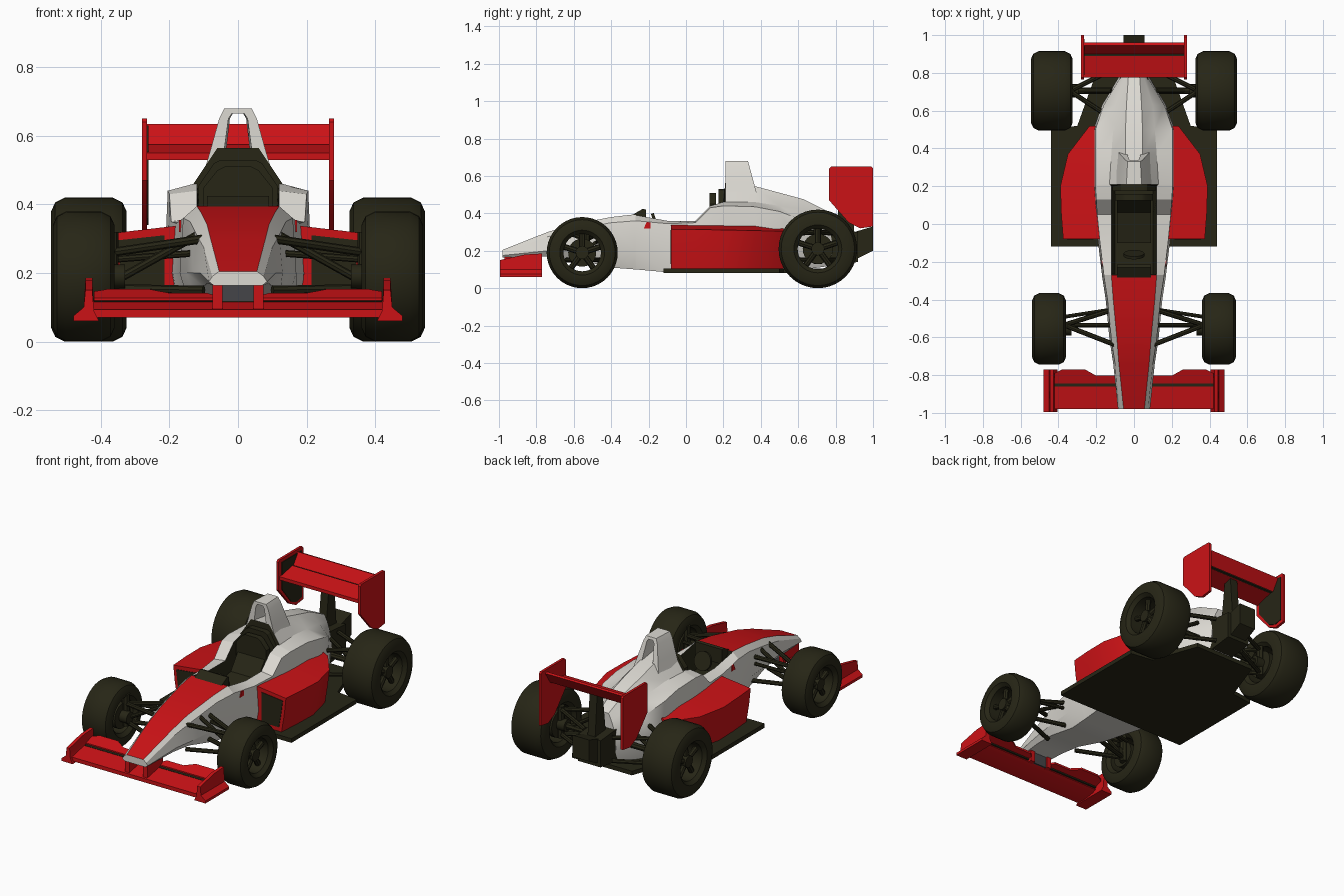
import bpy, bmesh, math
from mathutils import Vector

cube = bpy.data.objects.get("Cube")
if cube:
    bpy.data.objects.remove(cube, do_unlink=True)


def material(name, colour):
    mat = bpy.data.materials.new(name)
    mat.use_nodes = True
    mat.diffuse_color = (*colour, 1)
    shader = next(n for n in mat.node_tree.nodes if n.type == "BSDF_PRINCIPLED")
    shader.inputs["Base Color"].default_value = (*colour, 1)
    shader.inputs["Roughness"].default_value = 0.6
    return mat


PALETTE = [material("white_paint", (0.72, 0.70, 0.65)),
           material("red_paint", (0.6, 0.006, 0.008)),
           material("dark_rubber", (0.02, 0.019, 0.008)),
           material("grey_metal", (0.06, 0.06, 0.065))]
WHITE, RED, DARK, GREY = range(4)
parts = []


def finish(name, bm, mirror=False):
    """Turn a bmesh into an object, optionally mirrored across the centre line."""
    bmesh.ops.recalc_face_normals(bm, faces=bm.faces)
    mesh = bpy.data.meshes.new(name)
    bm.to_mesh(mesh)
    bm.free()
    obj = bpy.data.objects.new(name, mesh)
    for mat in PALETTE:
        mesh.materials.append(mat)
    bpy.context.collection.objects.link(obj)
    if mirror:
        mod = obj.modifiers.new("Mirror", "MIRROR")
        mod.use_mirror_merge = False
    parts.append(obj)
    return obj


def loft(name, rings, colour, wrap=False, mirror=False):
    """Skin closed rings; colour is an index or a rule (ring, edge) -> index."""
    bm = bmesh.new()
    rows = [[bm.verts.new(p) for p in ring] for ring in rings]
    pick = colour if callable(colour) else (lambda i, j: colour)
    count = len(rows[0])
    for i in range(len(rows) if wrap else len(rows) - 1):
        a, b = rows[i], rows[(i + 1) % len(rows)]
        for j in range(count):
            k = (j + 1) % count
            bm.faces.new((a[j], a[k], b[k], b[j])).material_index = pick(i, j)
    if not wrap:
        for i, row in ((-1, rows[0]), (len(rows), rows[-1])):
            bm.faces.new(row).material_index = pick(i, -1)
    return finish(name, bm, mirror)


def prism(name, points, push, colour, mirror=False):
    push = Vector(push)
    base = [Vector(p) for p in points]
    return loft(name, [base, [p + push for p in base]], colour, mirror=mirror)


def across(name, profile, x0, x1, colour, mirror=False):
    """Extrude a (y, z) side profile along x."""
    return prism(name, [(x0, y, z) for y, z in profile], (x1 - x0, 0, 0), colour, mirror)


def rod(name, start, end, radius, colour=DARK, sides=8, mirror=True):
    a, b = Vector(start), Vector(end)
    bm = bmesh.new()
    turn = (b - a).to_track_quat("Z", "Y").to_matrix().to_4x4()
    turn.translation = (a + b) / 2
    bmesh.ops.create_cone(bm, cap_ends=True, segments=sides, radius1=radius,
                          radius2=radius, depth=(b - a).length, matrix=turn)
    for f in bm.faces:
        f.material_index = colour
    return finish(name, bm, mirror)


# Main body: nose, cockpit tub and engine cover in one skin
def section(y, rim, shoulder, base, deck=None):
    deck = deck or (rim[0] / 2, rim[1])
    half = [(0, deck[1]), deck, rim, shoulder, (shoulder[0] + .01, .2 if y > -.9 else .175), base]
    left = [(x, y, z) for x, z in half]
    return left + [(-x, y, z) for x, y, z in reversed(left[1:])]


nose = [section(-.98, (.055, .205), (.075, .19), (.07, .163)),
        section(-.74, (.08, .30), (.1, .275), (.09, .17)),
        section(-.61, (.09, .34), (.12, .31), (.1, .16)),
        section(-.4, (.11, .38), (.14, .35), (.12, .11)),
        section(-.27, (.12, .395), (.16, .36), (.14, .1))]
well = (.1, .24)
cockpit = [section(-.265, (.12, .39), (.16, .36), (.14, .1), well),
           section(-.1, (.12, .36), (.18, .345), (.17, .085), well),
           section(.05, (.12, .36), (.195, .35), (.2, .085), well),
           section(.13, (.12, .44), (.2, .43), (.2, .085), well),
           section(.2, (.12, .46), (.205, .44), (.2, .085), well)]
cover = [section(.21, (.13, .46), (.205, .44), (.2, .1), (.06, .565)),
         section(.37, (.12, .46), (.205, .435), (.2, .1), (.045, .545)),
         section(.5, (.11, .44), (.205, .41), (.19, .1), (.045, .51)),
         section(.63, (.1, .42), (.16, .36), (.15, .1), (.04, .475)),
         section(.78, (.05, .36), (.07, .3), (.06, .12), (.03, .4))]


def body_colour(i, j):
    if j in (0, 1, 9, 10):
        return RED if i < 4 else DARK if i < 10 else WHITE
    return DARK if j == 5 and i > 5 else WHITE


loft("body", nose + cockpit + cover, body_colour)

# Open air intake hoop above the engine
outer = [(.11, .46), (.08, .56), (.055, .65), (.04, .68)]
inner = [(.05, .47), (.04, .56), (.028, .65), (.018, .665)]


def arch(half):
    return half + [(-x, z) for x, z in reversed(half)]


hoop = []
for (xo, zo), (xi, zi) in zip(arch(outer), arch(inner)):
    back = lambda z: .38 - (z - .5) * .27
    hoop.append([(xo, .21, zo), (xo * .85, back(zo), zo), (xi * .85, back(zi), zi), (xi, .21, zi)])
loft("air_intake", hoop, WHITE)

# Cockpit fittings
for name, y, half in (("headrest", .175, [(.115, .28), (.115, .455), (.07, .52), (.05, .53)]),
                      ("seat_back", .125, [(.1, .25), (.1, .45), (.06, .5), (.04, .51)])):
    prism(name, [(x, y, z) for x, z in arch(half)], (0, .035, 0), DARK)
across("seat_base", [(-.1, .24), (-.1, .27), (.06, .3), (.13, .4), (.13, .24)], -.09, .09, DARK)
across("cockpit_cowl", [(-.29, .39), (-.23, .425), (-.215, .42), (-.215, .33)], -.09, .09, DARK)
rod("steering_wheel", (0, -.17, .345), (0, -.155, .35), .055, sides=16, mirror=False)
across("side_marker", [(-.225, .32), (-.19, .32), (-.19, .35), (-.21, .355)], .165, .172, RED, True)

# Side pods with dark inlets
pods = []
for y, x in ((-.08, .375), (.05, .385), (.2, .39), (.37, .35), (.52, .235)):
    pods.append([(.16, y, .34), (x, y, .315 - .02 * max(y, 0)), (x - .01, y, .22),
                 (x - .03, y, .1), (.16, y, .1)])
loft("side_pod", pods, RED, mirror=True)
prism("side_pod_inlet", [(.215, -.083, .31), (.355, -.083, .295), (.345, -.083, .22),
                         (.33, -.083, .13), (.215, -.083, .13)], (0, .006, 0), DARK, True)

# Floor, tapering to the rear
prism("floor", [(-.44, -.12, .08), (.44, -.12, .08), (.44, .5, .08), (.3, .52, .08),
                (.2, .8, .08), (-.2, .8, .08), (-.3, .52, .08), (-.44, .5, .08)],
      (0, 0, .025), DARK)

# Gearbox, tail structure and rear wing post
across("gearbox", [(.68, .11), (.92, .14), (.92, .3), (.68, .32)], -.075, .075, DARK)
across("tail_structure", [(.9, .15), (1, .2), (1, .33), (.9, .3)], -.055, .055, DARK)
across("wing_post", [(.8, .3), (.9, .3), (.88, .56), (.83, .55)], -.025, .025, DARK)

# Rear wing
across("rear_wing_plane", [(.775, .53), (.775, .55), (.89, .575), (.89, .56)], -.27, .27, RED)
across("rear_wing_slot", [(.885, .56), (.885, .57), (.905, .572), (.905, .562)], -.265, .265, DARK)
across("rear_wing_flap", [(.9, .572), (.945, .635), (.96, .63), (.915, .56)], -.27, .27, RED)
across("rear_wing_end_plate", [(.765, .47), (.765, .64), (.775, .65), (.99, .65), (1, .64),
                               (1, .33), (.93, .32), (.87, .35)], .265, .28, RED, True)
across("end_plate_lining", [(.79, .47), (.79, .63), (.98, .63), (.98, .35), (.93, .34), (.88, .36)],
       -.266, -.261, DARK)

# Front wing
across("front_wing_plane", [(-.98, .07), (-.98, .093), (-.85, .118), (-.84, .1), (-.9, .075)],
       -.43, .43, RED)
across("front_wing_slot", [(-.86, .108), (-.86, .118), (-.835, .121), (-.835, .11)], -.42, .42, DARK)
outline = [(.04, -.845), (.42, -.845), (.42, -.79), (.38, -.77), (.26, -.77), (.2, -.803), (.09, -.803)]
prism("front_wing_flap", [(x, y, .115 + (y + .845) * .35) for x, y in outline], (0, 0, .012), RED, True)
plates = []
for y, top in ((-.995, .15), (-.86, .18), (-.77, .185)):
    plates.append([(x, y, z) for x, z in ((.405, .06), (.48, .06), (.48, .075), (.45, .1),
                                          (.445, top), (.425, top), (.42, .09))])
loft("front_wing_end_plate", plates, RED, mirror=True)
across("front_wing_pillar", [(-.97, .085), (-.97, .17), (-.82, .19), (-.82, .1)], .045, .075, RED, True)
across("wing_bracket", [(-.86, .1), (-.86, .17), (-.83, .18), (-.83, .1)], -.045, .045, GREY)


# Wheels: lathed tyre and open rim with five spokes
def wheel(label, y, radius, rim, x0, x1):
    side = [(0, rim + .02), (0, radius - .04), (.012, radius - .014), (.04, radius)]
    profile = ([(x0 + d, r) for d, r in side] + [(x1 - d, r) for d, r in reversed(side)]
               + [(x1 - .02, rim), (x0 + .02, rim)])
    turns = [i * math.tau / 40 for i in range(40)]
    loft(label + "_tyre", [[(x, y + r * math.cos(t), radius + r * math.sin(t)) for x, r in profile]
                           for t in turns], DARK, wrap=True, mirror=True)
    face = x1 - .05
    rod(label + "_hub", (x0 - .03, y, radius), (face + .02, y, radius), .035, sides=16)
    rod(label + "_brake", (x0 + .02, y, radius), (x0 + .05, y, radius), rim * .75, sides=24)
    for i in range(5):
        t = math.pi / 2 + i * math.tau / 5
        end = (face - .01, y + rim * 1.05 * math.cos(t), radius + rim * 1.05 * math.sin(t))
        rod(label + "_spoke", (face, y, radius), end, .016)


wheel("front", -.555, .19, .1, .36, .54)
wheel("rear", .705, .21, .108, .325, .545)

# Suspension arms, pushrods and drive shafts
for label, hub, inner_x, heights, ends in (
        ("front", (.37, -.535), .1, ((.26, .3), (.155, .15)), (-.45, -.64)),
        ("rear", (.34, .705), .09, ((.3, .29), (.15, .15)), (.54, .83))):
    x, y = hub
    for outer_z, inner_z in heights:
        for end in ends:
            rod(label + "_arm", (x, y, outer_z), (inner_x, end, inner_z), .013)
    rod(label + "_pushrod", (x, y, .17), (.12, y, .31), .012)
    rod(label + "_upright", (x, y, .13), (x, y, .32), .022)
rod("drive_shaft", (.34, .705, .21), (.05, .705, .21), .018)
rod("track_rod", (.36, -.49, .24), (.1, -.45, .26), .01)

# Smooth curved surfaces, keep hard edges
bpy.ops.object.select_all(action="DESELECT")
for obj in parts:
    obj.select_set(True)
bpy.context.view_layer.objects.active = parts[0]
bpy.ops.object.shade_smooth_by_angle(angle=math.radians(28))
